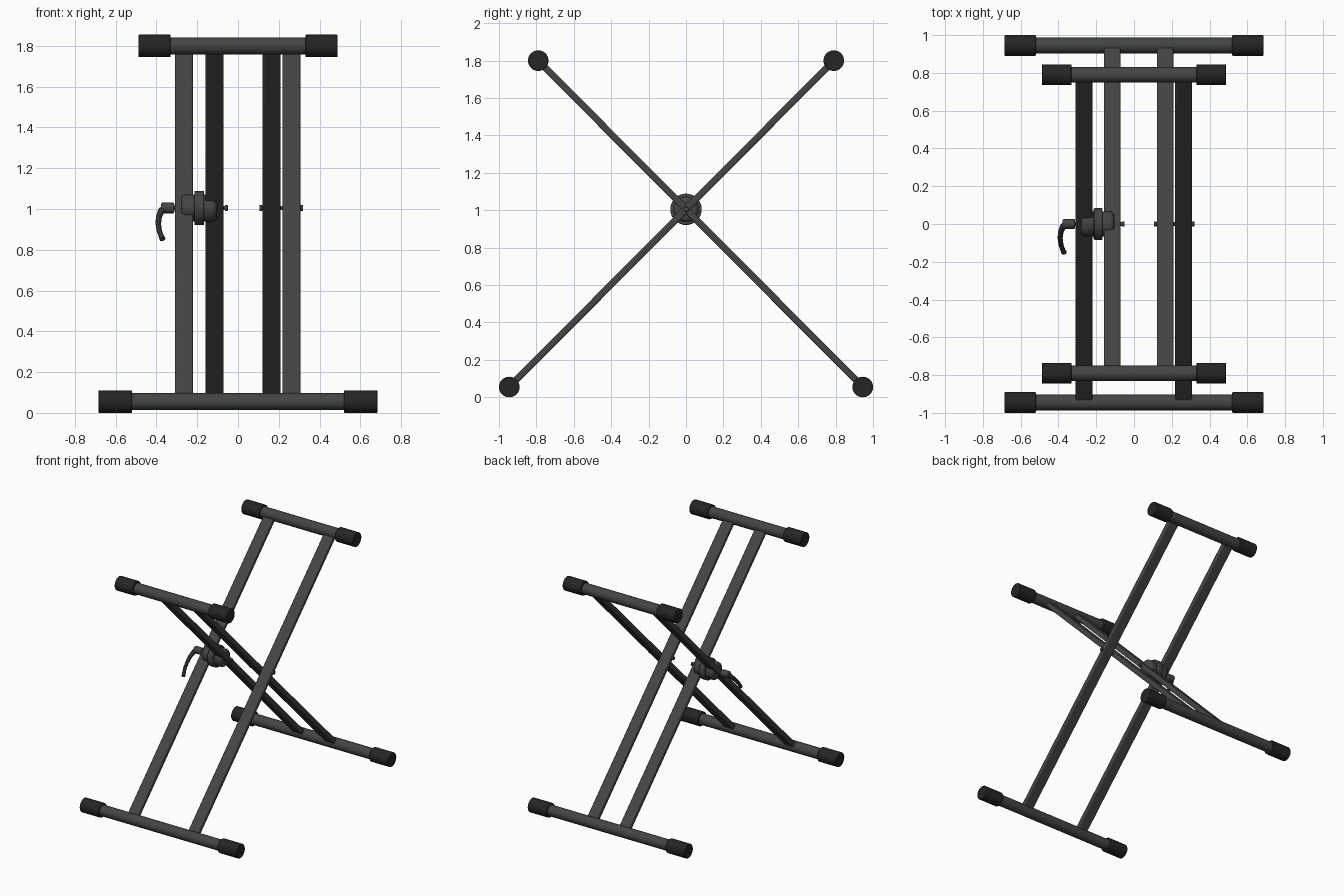
import bpy, math
from mathutils import Vector, Matrix

if "Cube" in bpy.data.objects:
    bpy.data.objects.remove(bpy.data.objects["Cube"])

PIVOT_Z = 1.005
S = math.sqrt(0.5)


def material(name, v):
    m = bpy.data.materials.new(name)
    m.diffuse_color = (v, v, v, 1)
    m.use_nodes = True
    m.node_tree.nodes["Principled BSDF"].inputs["Base Color"].default_value = m.diffuse_color
    return m


grey = material("dark grey metal", 0.058)
black = material("black rubber", 0.018)


def finish(ob, name, mat, bevel=0.0, segments=2):
    ob.name = name
    ob.data.materials.append(mat)
    if bevel:
        b = ob.modifiers.new("Bevel", 'BEVEL')
        b.width, b.segments = bevel, segments
        b.limit_method = 'ANGLE'
        b.angle_limit = math.radians(40)
    bpy.ops.object.shade_smooth_by_angle(angle=math.radians(35))
    return ob


def rod(name, x0, x1, y, z, r, mat, bevel=0.0, sides=32, segments=2):
    """Cylinder lying along x."""
    bpy.ops.mesh.primitive_cylinder_add(
        vertices=sides, radius=r, depth=abs(x1 - x0),
        location=((x0 + x1) / 2, y, z), rotation=(0, math.pi / 2, 0))
    return finish(bpy.context.object, name, mat, bevel, segments)


def flat_bar(name, x, a, b):
    """Flat tube between two (y, z) points."""
    a, b = Vector((x, *a)), Vector((x, *b))
    d = b - a
    bpy.ops.mesh.primitive_cube_add(size=1)
    ob = bpy.context.object
    ob.data.transform(Matrix.Diagonal((0.088, 0.036, d.length, 1)))
    ob.location = (a + b) / 2
    ob.rotation_euler = (math.atan2(-d.y, d.z), 0, 0)
    return finish(ob, name, grey, 0.008, 3)


# two crossing frames: outer legs lean back, inner legs lean forward
for label, side, xs in (("outer", 1, (-0.265, 0.262)), ("inner", -1, (-0.115, 0.165))):
    foot, head = (-0.945 * side, 0.055), (0.79 * side, 1.80)
    for x in xs:
        flat_bar(label + "_leg", x, foot, head)
    for part, (y, z), x_in, x_out in (("foot", foot, 0.52, 0.685),
                                      ("support", head, 0.33, 0.488)):
        rod(f"{label}_{part}_tube", -x_out + 0.02, x_out - 0.02, y, z, 0.042, grey)
        for s in (-1, 1):
            rod(f"{label}_{part}_cap", s * x_in, s * x_out, y, z, 0.055, black, 0.004)

# locking hub around the left pivot
rod("hub_outer_housing", -0.28, -0.20, 0, PIVOT_Z, 0.068, grey, 0.024, segments=4)
rod("hub_inner_housing", -0.18, -0.104, 0, PIVOT_Z, 0.068, grey, 0.024, segments=4)
rod("hub_disc", -0.214, -0.166, 0, PIVOT_Z, 0.084, grey, 0.006)

# pivot bolts
rod("left_pivot_bolt", -0.33, -0.06, 0, PIVOT_Z, 0.011, grey, sides=16)
rod("left_bolt_nut", -0.064, -0.05, 0, PIVOT_Z, 0.014, grey, 0.002, 16)
rod("right_pivot_bolt", 0.11, 0.315, 0, PIVOT_Z, 0.011, grey, sides=16)
for x in (0.105, 0.306):
    rod("right_bolt_head", x, x + 0.014, 0, PIVOT_Z, 0.014, grey, 0.002, 16)

# clamp handle: round boss and curved lever pointing down along the outer leg
rod("handle_boss", -0.378, -0.312, 0, PIVOT_Z, 0.027, grey, 0.008, 24)
path = [(-0.355, 0.0, 1.3), (-0.376, 0.02, 1.3), (-0.388, 0.06, 1.1), (-0.391, 0.11, 1.0),
        (-0.386, 0.16, 0.95), (-0.375, 0.20, 1.0), (-0.370, 0.215, 1.1)]
cu = bpy.data.curves.new("handle_lever", 'CURVE')
cu.dimensions = '3D'
cu.bevel_depth = 0.0135
cu.bevel_resolution = 3
cu.use_fill_caps = True
sp = cu.splines.new('POLY')
sp.points.add(len(path) - 1)
for p, (x, d, r) in zip(sp.points, path):
    p.co = (x, -d * S, PIVOT_Z - d * S, 1)
    p.radius = r
lever = bpy.data.objects.new("handle_lever", cu)
bpy.context.collection.objects.link(lever)
bpy.ops.object.select_all(action='DESELECT')
lever.select_set(True)
bpy.context.view_layer.objects.active = lever
bpy.ops.object.convert(target='MESH')
finish(bpy.context.object, "handle_lever", grey)
